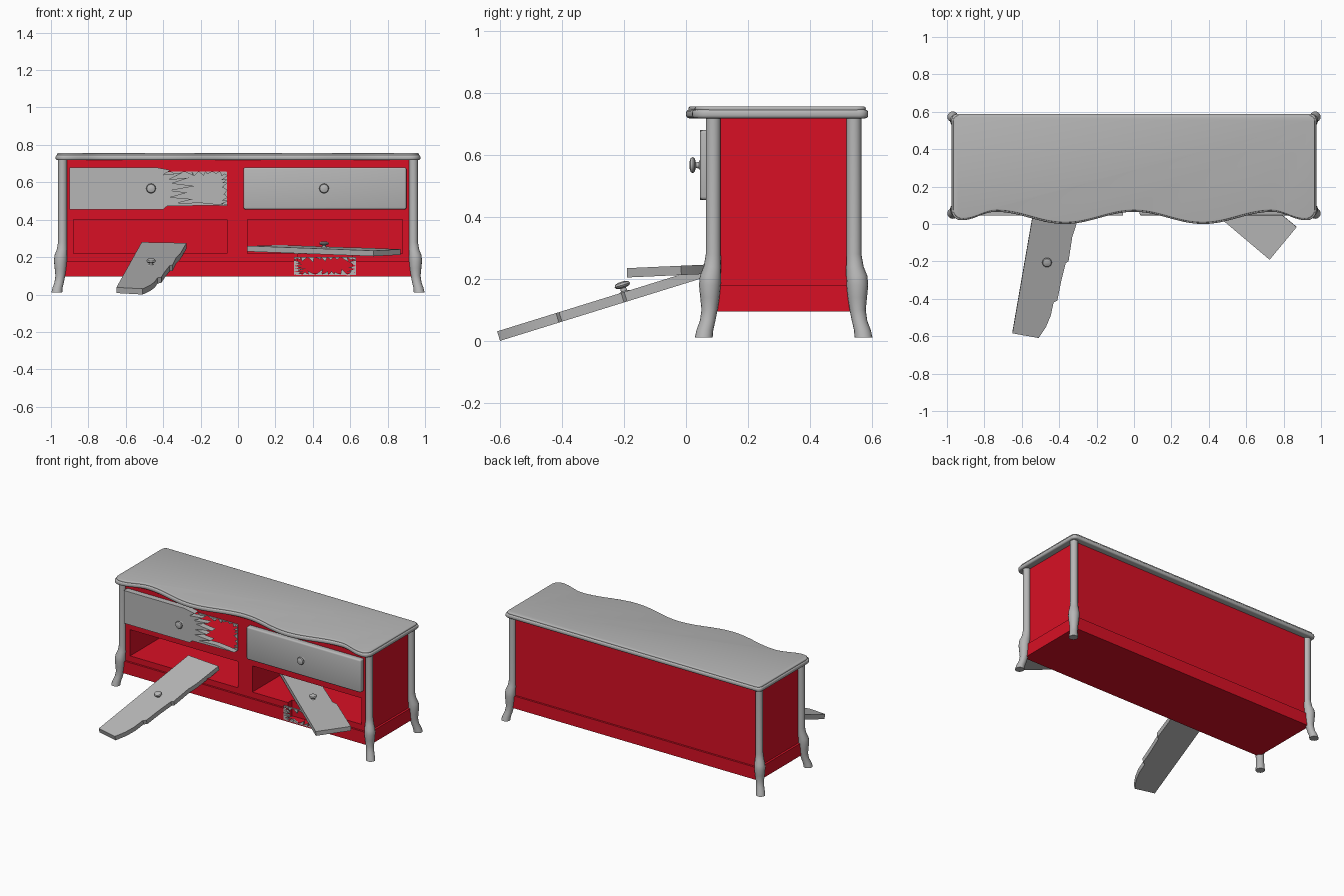
import bpy, bmesh, math, random
from mathutils import Matrix, Vector

random.seed(4)
if "Cube" in bpy.data.objects:
    bpy.data.objects.remove(bpy.data.objects["Cube"])


def material(name, rgb):
    m = bpy.data.materials.new(name)
    m.use_nodes = True
    m.diffuse_color = (*rgb, 1)
    m.node_tree.nodes["Principled BSDF"].inputs["Base Color"].default_value = (*rgb, 1)
    return m


RED = material("red paint", (0.69, 0.005, 0.018))
GREY = material("grey wood", (0.47, 0.47, 0.47))
FRONT = Matrix.Rotation(math.pi / 2, 4, 'X')    # outline x, z; thickness towards the front


def finish(name, bm, mat, matrix=None):
    if matrix:
        bm.transform(matrix)
    bmesh.ops.recalc_face_normals(bm, faces=bm.faces)
    me = bpy.data.meshes.new(name)
    bm.to_mesh(me)
    bm.free()
    ob = bpy.data.objects.new(name, me)
    bpy.context.collection.objects.link(ob)
    me.materials.append(mat)
    return ob


def plates(name, outlines, thick, mat, matrix=None, bevel=0):
    """Extrude flat outlines along local z."""
    bm = bmesh.new()
    for pts in outlines:
        face = bm.faces.new([bm.verts.new((x, y, 0)) for x, y in pts])
        new = bmesh.ops.extrude_face_region(bm, geom=[face])["geom"]
        verts = [v for v in new if isinstance(v, bmesh.types.BMVert)]
        bmesh.ops.translate(bm, vec=(0, 0, thick), verts=verts)
    bmesh.ops.recalc_face_normals(bm, faces=bm.faces)
    if bevel:
        edges = [e for e in bm.edges if e.calc_face_angle(0) > 0.9]
        bmesh.ops.bevel(bm, geom=edges, offset=bevel, segments=3, profile=0.5, affect='EDGES')
    return finish(name, bm, mat, matrix)


def rect(x0, x1, y0, y1):
    return [(x0, y0), (x1, y0), (x1, y1), (x0, y1)]


def front_plate(name, outlines, y, thick, mat, bevel=0):
    return plates(name, outlines, thick, mat, Matrix.Translation((0, y, 0)) @ FRONT, bevel)


def cut(target, outlines, y0, y1):
    cutter = front_plate("cutter", outlines, y1, y1 - y0, RED)
    mod = target.modifiers.new("cut", 'BOOLEAN')
    mod.object = cutter
    mod.operation = 'DIFFERENCE'
    mod.solver = 'EXACT'
    bpy.context.view_layer.objects.active = target
    bpy.ops.object.modifier_apply(modifier=mod.name)
    bpy.data.objects.remove(cutter)


def lathe(name, profile, matrix, mat, sides=16):
    bm = bmesh.new()
    rings = [[bm.verts.new((r * math.cos(a), r * math.sin(a), z))
              for a in [math.tau * i / sides for i in range(sides)]] for r, z in profile]
    skin(bm, rings)
    return finish(name, bm, mat, matrix)


def skin(bm, rings):
    n = len(rings[0])
    for a, b in zip(rings, rings[1:]):
        for i in range(n):
            bm.faces.new((a[i], a[(i + 1) % n], b[(i + 1) % n], b[i]))
    bm.faces.new(rings[0])
    bm.faces.new(rings[-1])


def knob(name, matrix):
    lathe(name, [(0.02, 0), (0.011, 0.004), (0.009, 0.014), (0.022, 0.018), (0.026, 0.024),
                 (0.022, 0.031), (0.01, 0.035)], matrix, GREY)


# Cabinet body with open compartments, and the base band
body = plates("cabinet_body", [rect(-0.93, 0.93, 0.085, 0.545)], 0.605, RED,
              Matrix.Translation((0, 0, 0.115)))
cut(body, [rect(-0.88, -0.06, 0.22, 0.4), rect(0.05, 0.88, 0.22, 0.4),
           rect(-0.6, -0.06, 0.475, 0.655)], 0.05, 0.51)
band = plates("base_band", [rect(-0.945, 0.945, 0.072, 0.558)], 0.085, RED,
              Matrix.Translation((0, 0, 0.095)))

# Broken hole in the base band
hole = rect(0.32, 0.61, 0.112, 0.23)
cut(band, [hole], 0.04, 0.13)
cut(body, [hole], 0.04, 0.13)


def splinters(x0, x1, z, reach, count):
    """Row of pointed slivers hanging from height z towards z + reach."""
    step = (x1 - x0) / count
    out = []
    for i in range(count):
        x = x0 + i * step
        tip = x + random.uniform(-0.3, 1.3) * step
        out.append([(x, z), (x + step, z), (tip, z + reach * random.uniform(0.4, 1))])
    return out


def turned(shapes):
    return [[(z, x) for x, z in s] for s in shapes]


front_plate("base_splinters",
            splinters(0.31, 0.62, 0.105, 0.035, 9) + splinters(0.3, 0.62, 0.2, -0.03, 9)
            + turned(splinters(0.105, 0.2, 0.3, 0.07, 6))
            + turned(splinters(0.105, 0.2, 0.63, -0.07, 6)), 0.078, 0.012, GREY)


# Wavy top in two layers
def top_outline(inset):
    pts = []
    for i in range(-46, 47):
        x = i * 0.02
        a = abs(x)
        if a < 0.74:
            y = 0.0325 + 0.0325 * math.cos(math.tau * x / 0.74)
        else:
            y = 0.0425 + 0.0225 * math.cos(math.pi * (a - 0.74) / 0.18)
        pts.append((x * (1 - inset), y + inset))
    w, back = 0.975 - inset, 0.588 - inset
    for cx, cy, r, start in ((w - 0.05, 0.07 + inset, 0.05, -80), (w - 0.03, back - 0.03, 0.03, 0),
                             (0.03 - w, back - 0.03, 0.03, 90), (0.05 - w, 0.07 + inset, 0.05, 180)):
        for k in range(6):
            t = math.radians(start + k * (16 if r > 0.04 else 18))
            pts.append((cx + r * math.cos(t), cy + r * math.sin(t)))
    return pts


plates("top_slab", [top_outline(0)], 0.028, GREY, Matrix.Translation((0, 0, 0.718)), 0.01)
plates("top_upper_layer", [top_outline(0.008)], 0.016, GREY, Matrix.Translation((0, 0, 0.74)), 0.006)

# Corner posts flowing into curved feet: outward offset, height, radius
LEG = [(0, 0.72, 0.024), (0, 0.28, 0.024), (0.003, 0.24, 0.028), (0.009, 0.21, 0.034),
       (0.011, 0.18, 0.035), (0.011, 0.14, 0.031), (0.012, 0.1, 0.026), (0.018, 0.065, 0.025),
       (0.027, 0.035, 0.027), (0.031, 0.01, 0.029)]
for sx, side in ((1, "left"), (-1, "right")):
    for sy, end in ((-1, "front"), (1, "back")):
        bm = bmesh.new()
        skin(bm, [[bm.verts.new((sx * (0.938 + d) + r * math.cos(t), 0.315 + sy * (0.227 + d) + r * math.sin(t), z))
                   for t in [math.tau * i / 16 for i in range(16)]] for d, z, r in LEG])
        finish(f"{end}_{side}_leg", bm, GREY)

# Whole drawer front and its knob
front_plate("left_drawer_front", [rect(0.03, 0.9, 0.455, 0.68)], 0.087, 0.042, GREY, 0.01)
knob("left_drawer_knob", Matrix.Translation((0.46, 0.046, 0.567)) @ FRONT)

# Broken drawer front with a ragged edge, its knob, the drawer back and loose slivers
ragged = [(-0.4, 0.455), (-0.38, 0.472), (-0.06, 0.478), (-0.2, 0.492), (-0.33, 0.488), (-0.24, 0.51),
          (-0.36, 0.52), (-0.27, 0.545), (-0.36, 0.556), (-0.23, 0.58), (-0.35, 0.595), (-0.26, 0.625),
          (-0.37, 0.615), (-0.3, 0.65), (-0.4, 0.64), (-0.36, 0.665), (-0.44, 0.68)]
front_plate("broken_drawer_front", [[(-0.9, 0.68), (-0.9, 0.455)] + ragged], 0.087, 0.042, GREY)
knob("right_drawer_knob", Matrix.Translation((-0.465, 0.046, 0.567)) @ FRONT)
front_plate("drawer_back", [rect(-0.6, -0.06, 0.475, 0.655)], 0.512, 0.008, GREY)
front_plate("drawer_slivers", turned(splinters(0.48, 0.655, -0.058, -0.04, 9))
            + splinters(-0.36, -0.06, 0.657, -0.025, 8), 0.088, 0.01, GREY)

# Fallen board leaning out of the right compartment
tilt = math.atan(0.31)
edge = [(-0.65, -0.575), (-0.51, -0.6), (-0.47, -0.54), (-0.445, -0.48), (-0.43, -0.41), (-0.41, -0.4),
        (-0.39, -0.3), (-0.365, -0.2), (-0.35, -0.19), (-0.33, -0.06), (-0.31, 0), (-0.275, 0.19), (-0.515, 0.205)]
lean = Matrix.Translation((0, -0.6, 0)) @ Matrix.Rotation(tilt, 4, 'X')
plates("leaning_board", [[(x, (y + 0.6) / math.cos(tilt)) for x, y in edge]], 0.032, GREY, lean)
knob("leaning_board_knob", lean @ Matrix.Translation((-0.465, 0.43, 0.031)))

# Loose board lying skewed in the left compartment
loose = [(0.725, -0.19), (0.87, -0.015), (0.62, 0.19), (0.58, 0.2), (0.21, 0.5), (0.17, 0.44),
         (0.13, 0.45), (0.1, 0.39), (0.05, 0.38)]
lie = Matrix.Translation((0, 0, 0.213)) @ Matrix.Rotation(0.045, 4, 'X')
plates("loose_board", [loose], 0.03, GREY, lie)
knob("loose_board_knob", lie @ Matrix.Translation((0.46, 0.16, 0.029)))

# Smooth the rounded parts, keep edges crisp
bpy.ops.object.select_all(action='DESELECT')
for ob in bpy.context.scene.objects:
    if ob.type == 'MESH':
        ob.select_set(True)
        bpy.context.view_layer.objects.active = ob
bpy.ops.object.shade_smooth_by_angle(angle=math.radians(35))
